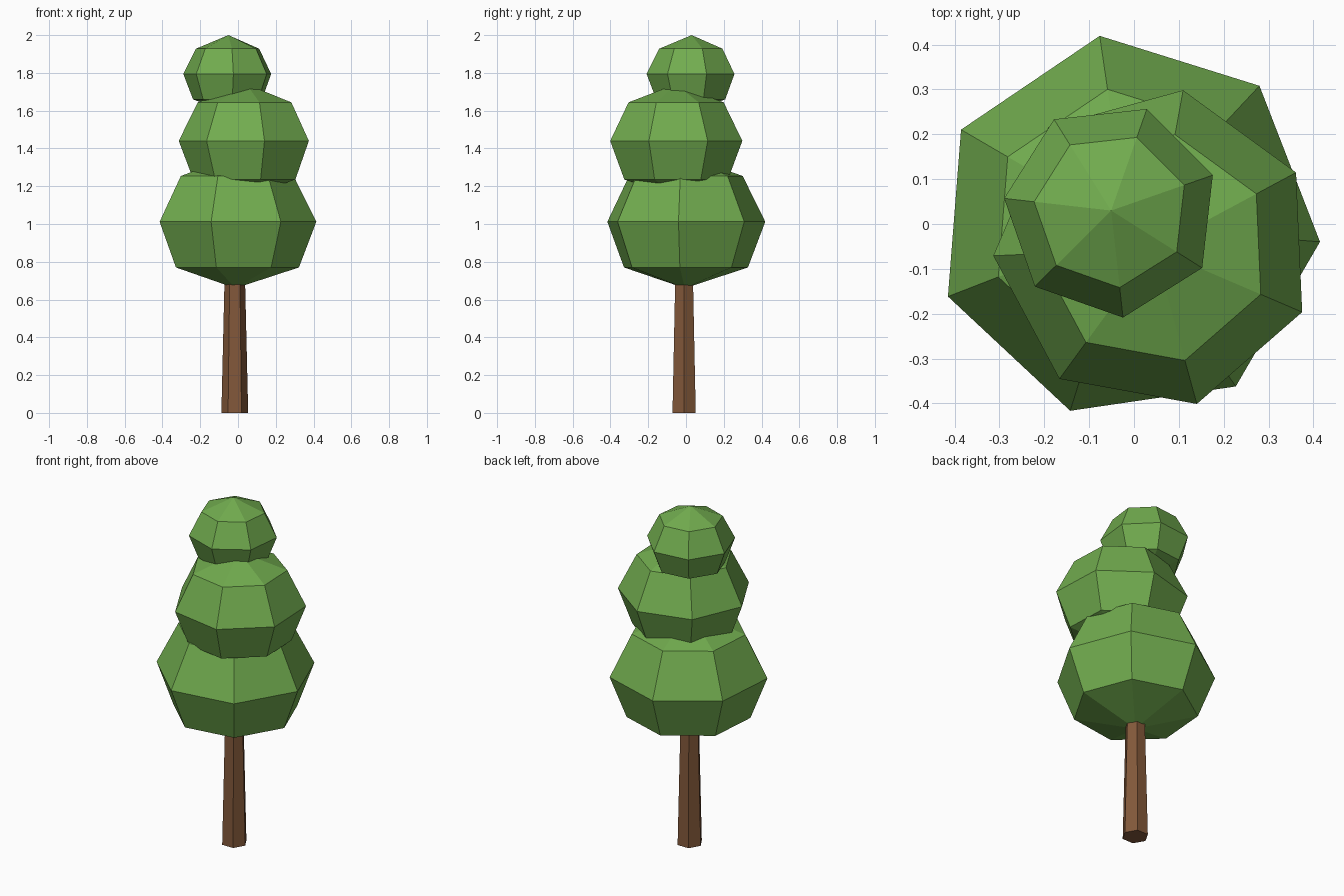
import bpy, bmesh, math

if "Cube" in bpy.data.objects:
    bpy.data.objects.remove(bpy.data.objects["Cube"])


def material(name, rgb):
    m = bpy.data.materials.new(name)
    m.diffuse_color = (*rgb, 1)
    m.use_nodes = True
    m.node_tree.nodes["Principled BSDF"].inputs["Base Color"].default_value = m.diffuse_color
    return m


def lathe(name, mat, center, sides, start, profile):
    """Flat-faced solid from (radius, z) rings; radius 0 makes a pole."""
    bm = bmesh.new()
    rings = []
    for r, z in profile:
        count = sides if r > 0 else 1
        ring = []
        for i in range(count):
            a = math.radians(start) + math.tau * i / sides
            ring.append(bm.verts.new((center[0] + r * math.cos(a),
                                      center[1] + r * math.sin(a), z)))
        rings.append(ring)
    for low, high in zip(rings, rings[1:]):
        for i in range(sides):
            j = (i + 1) % sides
            corners = [low[i % len(low)], low[j % len(low)],
                       high[j % len(high)], high[i % len(high)]]
            bm.faces.new(list(dict.fromkeys(corners)))
    for end in (rings[0], rings[-1]):
        if len(end) > 1:
            bm.faces.new(end)
    bmesh.ops.recalc_face_normals(bm, faces=bm.faces)
    mesh = bpy.data.meshes.new(name)
    bm.to_mesh(mesh)
    bm.free()
    mesh.materials.append(mat)
    obj = bpy.data.objects.new(name, mesh)
    bpy.context.collection.objects.link(obj)
    return obj


leaf = material("leaf_green", (0.165, 0.41, 0.077))
bark = material("bark_brown", (0.225, 0.098, 0.042))

# Tapered six-sided trunk, running up into the lowest foliage
lathe("trunk", bark, (-0.017, -0.01), 6, 0, [(0.071, 0), (0.053, 0.76)])


# Seven-sided foliage balls, stacked and turned
def foliage(name, center, start, radius, mid, ring, half):
    lathe(name, leaf, center, 7, start, [
        (0, mid - half), (radius * 0.785, mid - ring), (radius, mid),
        (radius * 0.72, mid + ring), (0, mid + half)])


foliage("lower_foliage", (-0.014, -0.006), -4.5, 0.43, 1.012, 0.242, 0.352)
foliage("middle_foliage", (0.045, -0.055), -23.2, 0.359, 1.44, 0.204, 0.3)
foliage("top_foliage", (-0.051, 0.03), 19.2, 0.24, 1.794, 0.134, 0.206)
